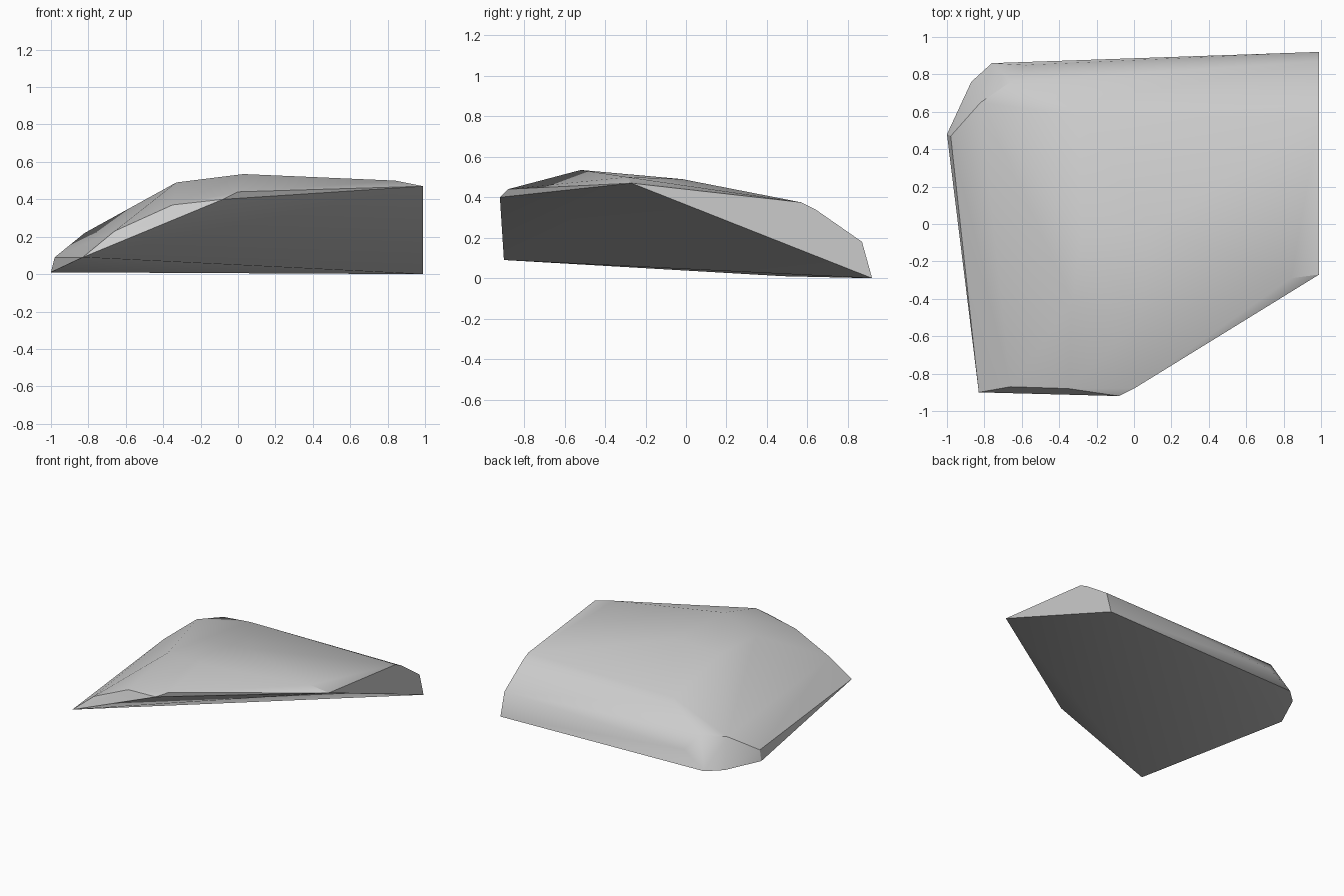
import bpy
import bmesh
import math

old = bpy.data.objects.get("Cube")
if old:
    bpy.data.objects.remove(old, do_unlink=True)

# Single stone colour
stone = bpy.data.materials.new("stone_grey")
stone.use_nodes = True
color = (0.6, 0.6, 0.6, 1)
stone.diffuse_color = color
stone.node_tree.nodes["Principled BSDF"].inputs["Base Color"].default_value = color

# Corners of the slanted underside
underside = [(-1, .48, .01), (-.83, -.9, .09), (-.08, -.92, .4), (.99, -.27, .47),
             (.99, .92, 0), (-.76, .86, .01), (-.87, .76, .01)]
# Rounded shoulders along the front, left, back and right
shoulders = [(-.66, -.87, .23), (-.35, -.88, .37), (0, -.88, .44), (-.98, .47, .09),
             (-.82, .65, .22), (-.66, .76, .24), (-.58, .85, .13),
             (.99, .87, .18), (.99, .64, .34), (.99, .57, .375)]
# Gently domed crown
crown = [(.03, -.52, .535), (-.33, -.41, .49), (.84, -.29, .5), (.1, -.02, .49),
         (-.28, -.05, .475), (-.3, .58, .365), (-.35, .64, .33)]

# Wrap the corners in a convex shell
bm = bmesh.new()
for p in underside + shoulders + crown:
    bm.verts.new(p)
hull = bmesh.ops.convex_hull(bm, input=bm.verts[:])
loose = [v for v in bm.verts if not v.link_faces]
bmesh.ops.delete(bm, geom=loose, context='VERTS')
bmesh.ops.recalc_face_normals(bm, faces=bm.faces[:])
mesh = bpy.data.meshes.new("rock_slab")
bm.to_mesh(mesh)
bm.free()
mesh.materials.append(stone)

rock = bpy.data.objects.new("rock_slab", mesh)
bpy.context.collection.objects.link(rock)
bpy.ops.object.select_all(action='DESELECT')
rock.select_set(True)
bpy.context.view_layer.objects.active = rock
bpy.ops.object.shade_smooth_by_angle(angle=math.radians(30))
